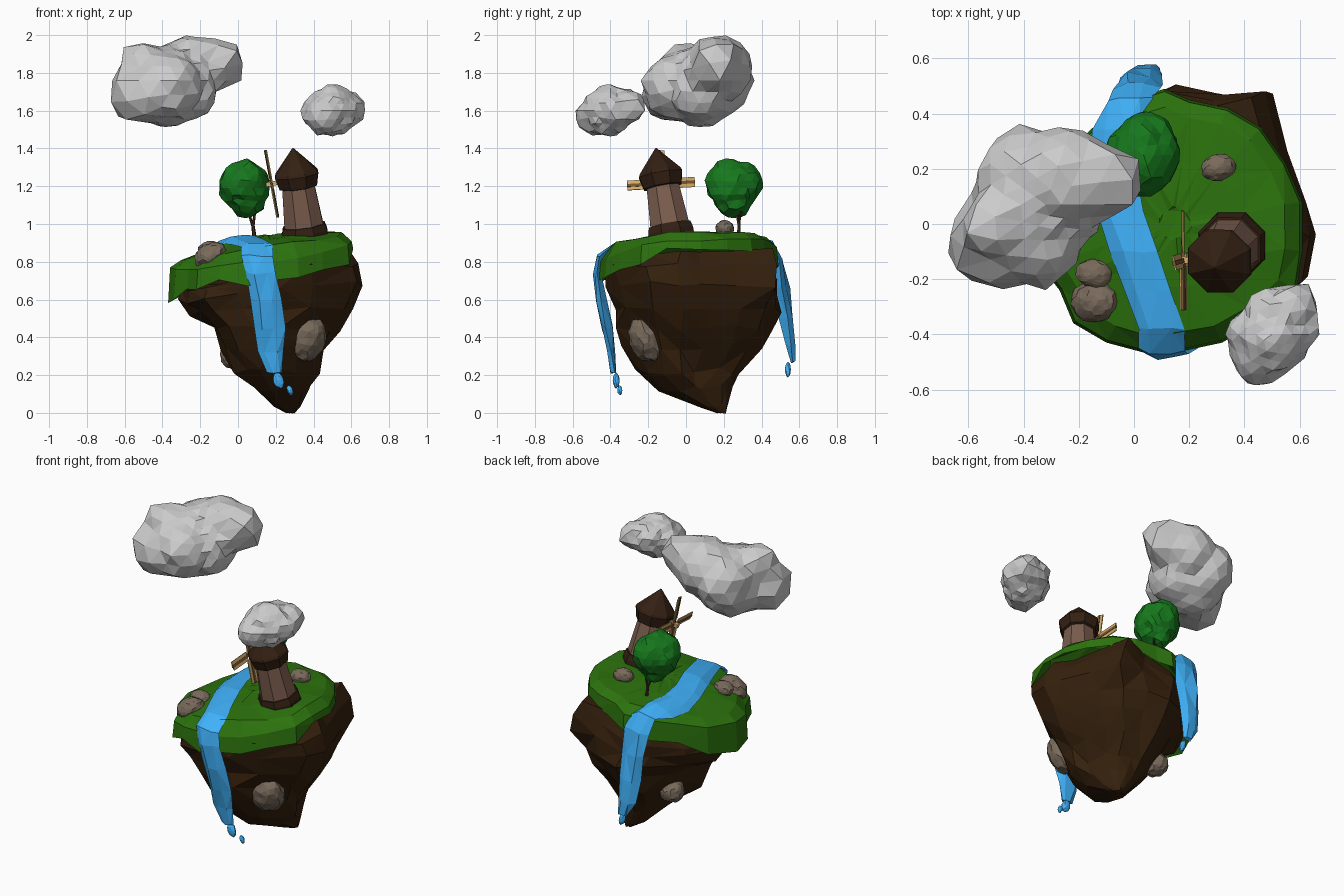
import bpy, bmesh, math, random
from mathutils import Vector, Matrix

if "Cube" in bpy.data.objects:
    bpy.data.objects.remove(bpy.data.objects["Cube"])

random.seed(7)


def mat(name, rgb):
    m = bpy.data.materials.new(name)
    m.diffuse_color = (*rgb, 1)
    m.use_nodes = True
    m.node_tree.nodes["Principled BSDF"].inputs["Base Color"].default_value = m.diffuse_color
    return m


ROCK = mat("earth", (0.036, 0.015, 0.004))
GRASS = mat("grass", (0.025, 0.17, 0.004))
WATER = mat("water", (0.05, 0.44, 0.95))
LEAF = mat("leaf", (0.008, 0.19, 0.012))
BARK = mat("bark", (0.05, 0.025, 0.01))
STONE = mat("stone", (0.19, 0.145, 0.105))
WALL = mat("mill_wall", (0.2, 0.11, 0.075))
ROOF = mat("mill_roof", (0.033, 0.014, 0.006))
SAIL = mat("sail", (0.65, 0.42, 0.15))
SPAR = mat("spar", (0.2, 0.09, 0.03))


def finish(bm, name, material=None):
    bmesh.ops.recalc_face_normals(bm, faces=bm.faces)
    me = bpy.data.meshes.new(name)
    bm.to_mesh(me)
    bm.free()
    ob = bpy.data.objects.new(name, me)
    bpy.context.collection.objects.link(ob)
    if material:
        me.materials.append(material)
    return ob


def jit(a):
    return Vector([random.uniform(-a, a) for _ in range(3)])


def loft(name, rings, material, triangulate=True):
    """Skin a list of equal-length point rings and cap both ends."""
    bm = bmesh.new()
    vs = [[bm.verts.new(p) for p in r] for r in rings]
    n = len(rings[0])
    for a, b in zip(vs, vs[1:]):
        for i in range(n):
            bm.faces.new((a[i], a[(i + 1) % n], b[(i + 1) % n], b[i]))
    bm.faces.new(vs[0])
    bm.faces.new(vs[-1])
    if triangulate:
        bmesh.ops.triangulate(bm, faces=bm.faces)
    return finish(bm, name, material)


def blob(name, centre, spheres, rough, material=None, sub=3):
    """Faceted lump: an icosphere pushed out to the hull of several spheres."""
    bm = bmesh.new()
    bmesh.ops.create_icosphere(bm, subdivisions=sub, radius=1)
    c = Vector(centre)
    for v in bm.verts:
        d = v.co.normalized()
        far = 0.03
        for *s, r in spheres:
            o = Vector(s) - c
            b = o.dot(d)
            disc = b * b - o.length_squared + r * r
            if disc > 0:
                far = max(far, b + math.sqrt(disc))
        v.co = c + d * far * (1 + random.uniform(-rough, rough))
    return finish(bm, name, material)


def stone(name, pos, size, rot=(0, 0, 0), material=STONE, rough=0.06, sub=3):
    ob = blob(name, (0, 0, 0), [(0, 0, 0, 1)], rough, material, sub)
    m = Matrix.Translation(pos)
    for i, ax in enumerate("XYZ"):
        m = m @ Matrix.Rotation(rot[i], 4, ax)
    ob.data.transform(m @ Matrix.Diagonal((*size, 1)))
    return ob


def box(name, m, lo, hi, material):
    bm = bmesh.new()
    bmesh.ops.create_cube(bm, size=1)
    lo, hi = Vector(lo), Vector(hi)
    for v in bm.verts:
        v.co = m @ Vector([(lo[i] + hi[i]) / 2 + v.co[i] * (hi[i] - lo[i]) for i in range(3)])
    return finish(bm, name, material)


# Island rock: one outline, fitted to a bounding rectangle at each height
outline = [(1, -.15), (.9, .12), (.78, .54), (.66, .96), (.27, .93), (-.1, 1), (-.43, .84),
           (-.74, .5), (-1, .04), (-.92, -.5), (-.7, -.85), (-.33, -1), (.07, -1), (.43, -.8), (.84, -.46)]
levels = [(.0, .26, .30, .17, .21), (.03, .19, .33, .08, .22), (.13, .07, .38, -.13, .26),
          (.22, -.03, .42, -.26, .29), (.34, -.1, .47, -.33, .39), (.45, -.14, .54, -.365, .46),
          (.55, -.24, .6, -.385, .49), (.68, -.31, .665, -.41, .49), (.79, -.31, .645, -.42, .49),
          (.86, -.28, .58, -.41, .46)]
rings = []
for z, x0, x1, y0, y1 in levels:
    tilt = .24 * max(0, z - .5) / .36
    ring = []
    for i, (u, v) in enumerate(outline):
        # front-right corner bulges near the top, back-right corner is rounded lower down
        s = 1.12 if i > 12 and .5 < z < .83 else .87 if i == 3 and z < .6 else 1
        p = Vector(((x0 + x1) / 2 + s * u * (x1 - x0) / 2, (y0 + y1) / 2 + s * v * (y1 - y0) / 2, z))
        p.z += tilt * min(0, p.x - .45) + (.2 * min(0, p.y) if z > .8 else 0)
        ring.append(p + jit(.018 if z > .1 else .004))
    rings.append(ring)
loft("island_rock", rings, ROCK)


# Grass cap: rim points (x, y, top, bottom) draped down over the rock
def ground(x, y):
    return .957 + .12 * min(0, x - .3) + .25 * min(0, x) + .2 * min(0, y + .1)


rim = [(.61, .08, .91, .85), (.55, .22, .92, .86), (.46, .35, .92, .85), (.34, .42, .92, .84),
       (.2, .45, .91, .82), (.11, .49, .88, .78), (-.05, .44, .86, .74), (-.17, .33, .83, .7),
       (-.3, .2, .79, .61), (-.37, 0, .77, .57), (-.34, -.15, .76, .6), (-.27, -.24, .76, .64),
       (-.22, -.36, .76, .65), (-.1, -.43, .78, .7), (.05, -.47, .80, .69), (.18, -.46, .80, .73),
       (.32, -.43, .82, .74), (.45, -.35, .85, .77), (.59, -.24, .89, .81), (.61, -.1, .91, .86)]
cx, cy = .15, 0


def grass_ring(s):
    out = []
    for x, y, t, b in rim:
        px, py = cx + (x - cx) * s, cy + (y - cy) * s
        out.append(Vector((px, py, ground(px, py))) + jit(.006))
    return out


low = [Vector((x, y, b + random.uniform(-.03, .02))) for x, y, t, b in rim]
under = [Vector((cx + (p.x - cx) * .9, cy + (p.y - cy) * .9, p.z + .04)) for p in low]
top = [Vector((cx + (x - cx) * .98, cy + (y - cy) * .98, t)) for x, y, t, b in rim]
loft("grass_cap", [under, low, top, grass_ring(.86), grass_ring(.5), grass_ring(.12)], GRASS)

# River and both waterfalls: stations (x, y, z, half width, half thickness); z 0 = follow the ground
path = [(.06, .565, .27, .03, .012), (.04, .555, .36, .06, .028), (.03, .535, .5, .075, .034),
        (.02, .51, .66, .08, .034), (.01, .49, .8, .08, .03), (-.01, .45, .89, .085, .022),
        (-.06, .34, 0, .09, .02), (-.08, .2, 0, .085, .02), (-.05, .05, 0, .085, .02),
        (.0, -.1, 0, .085, .02), (.05, -.24, 0, .085, .02), (.1, -.38, 0, .085, .02),
        (.105, -.455, .825, .085, .02), (.125, -.465, .74, .08, .02), (.145, -.45, .6, .078, .024),
        (.165, -.42, .45, .08, .024), (.175, -.395, .32, .07, .02), (.2, -.38, .21, .04, .012)]
flat = [p[2] == 0 for p in path]
path = [(x, y, z or ground(x, y) + .006, w, t) for x, y, z, w, t in path]
section = [(-1, 0), (-.5, 1), (.4, .8), (1, 0), (.4, -1), (-.5, -1)]
rings = []
for i, (x, y, z, w, t) in enumerate(path):
    a, b = path[max(0, i - 1)], path[min(len(path) - 1, i + 1)]
    tan = Vector((0, b[1] - a[1], b[2] - a[2])).normalized()
    nrm = tan.cross(Vector((1, 0, 0)))
    if nrm.dot(Vector((0, y, z - .5))) < 0:
        nrm = -nrm
    if flat[i]:
        rings.append([Vector((x + u * w, y, ground(x + u * w, y) + .008 + v * .016)) + jit(.004)
                      for u, v in section])
    else:
        rings.append([Vector((x + u * w, y, z)) + nrm * v * t + jit(.009) for u, v in section])
loft("river", rings, WATER)
for i, (p, s) in enumerate([((.215, -.37, .17), (.028, .018, .045)), ((.275, -.35, .12), (.015, .013, .027)),
                            ((.08, .54, .23), (.02, .016, .042))]):
    stone(f"water_drop_{i}", p, s, (0, -.3, 0), WATER, .1, 2)

# Loose stones
stone("stone_front", (-.145, -.28, .835), (.09, .075, .062), (0, -.5, .1))
stone("stone_front_small", (-.145, -.18, .865), (.067, .052, .045), (0, 0, -.2))
stone("stone_back", (.305, .205, .975), (.063, .048, .045), (0, 0, .2))
stone("stone_cliff_front", (.357, -.205, .395), (.11, .095, .13), (.35, .2, 0))
stone("stone_cliff_back", (-.02, .17, .30), (.075, .08, .07), (0, .4, .5))

# Tree: crown and forked trunk
blob("tree_crown", (.035, .25, 1.19), [(.035, .25, 1.2, .135), (.045, .25, 1.13, .1), (.04, .28, 1.21, .12),
                                       (.03, .22, 1.22, .12)], .07, LEAF)


def limb(name, p, q, r0, r1):
    p, q = Vector(p), Vector(q)
    rings = [[c + Vector((r * math.cos(a), r * math.sin(a), 0)) for a in [k * math.tau / 6 for k in range(6)]]
             for c, r in ((p, r0), (q, r1))]
    loft(name, rings, BARK, False)


limb("tree_trunk", (.09, .28, .91), (.078, .28, 1.0), .012, .009)
limb("tree_branch_left", (.078, .28, .99), (.05, .265, 1.08), .008, .006)
limb("tree_branch_right", (.08, .28, .99), (.092, .29, 1.08), .008, .006)

# Windmill: leaning octagonal tower
base, apex = Vector((.357, -.075, .93)), Vector((.29, -.16, 1.405))
lean = (apex - base).normalized()
frame = Matrix.Translation(base) @ Vector((0, 0, 1)).rotation_difference(lean).to_matrix().to_4x4()


def turned(name, profile, material):
    rings = [[frame @ Vector((r * math.cos(a), r * math.sin(a), h))
              for a in [(k + .5) * math.tau / 8 for k in range(8)]] for r, h in profile]
    loft(name, rings, material, False)


turned("mill_plinth", [(.13, -.03), (.13, .03), (.12, .065), (.1, .067)], ROOF)
turned("mill_tower", [(.118, .0), (.112, .06), (.09, .31)], WALL)
turned("mill_roof", [(.09, .27), (.108, .275), (.125, .34), (.118, .355), (.004, .483)], ROOF)

# Windmill rotor: four boards turning about an axis facing left
axis = Vector((-.98, 0, -.18))
up = Vector((-.18, 0, .98))
side = up.cross(axis)
rotor = Matrix((side, up, axis)).transposed().to_4x4()
rotor.translation = Vector((.178, -.132, 1.213))
box("rotor_shaft", rotor, (-.012, -.012, -.09), (.012, .012, .03), SAIL)
for i in range(4):
    m = rotor @ Matrix.Rotation(i * math.pi / 2 - .06, 4, "Z") @ Matrix.Rotation(.2, 4, "Y")
    box(f"blade_spar_{i}", m, (-.008, 0, -.006), (.008, .182, .006), SPAR)
    box(f"blade_sail_{i}", m, (-.028, .03, -.003), (.026, .18, .003), SAIL)

# Clouds (plain grey)
blob("cloud_large", (-.32, .07, 1.76),
     [(-.38, .07, 1.73, .215), (-.53, -.08, 1.68, .155), (-.39, .17, 1.76, .18), (-.26, .17, 1.82, .18),
      (-.09, .16, 1.85, .13), (-.36, -.07, 1.73, .165), (-.5, .0, 1.84, .13), (-.29, .07, 1.72, .18)], .05)
blob("cloud_small", (.5, -.4, 1.6),
     [(.5, -.41, 1.6, .135), (.585, -.3, 1.62, .09), (.45, -.485, 1.57, .1), (.58, -.38, 1.6, .09),
      (.42, -.4, 1.6, .085), (.5, -.33, 1.62, .1)], .065)
